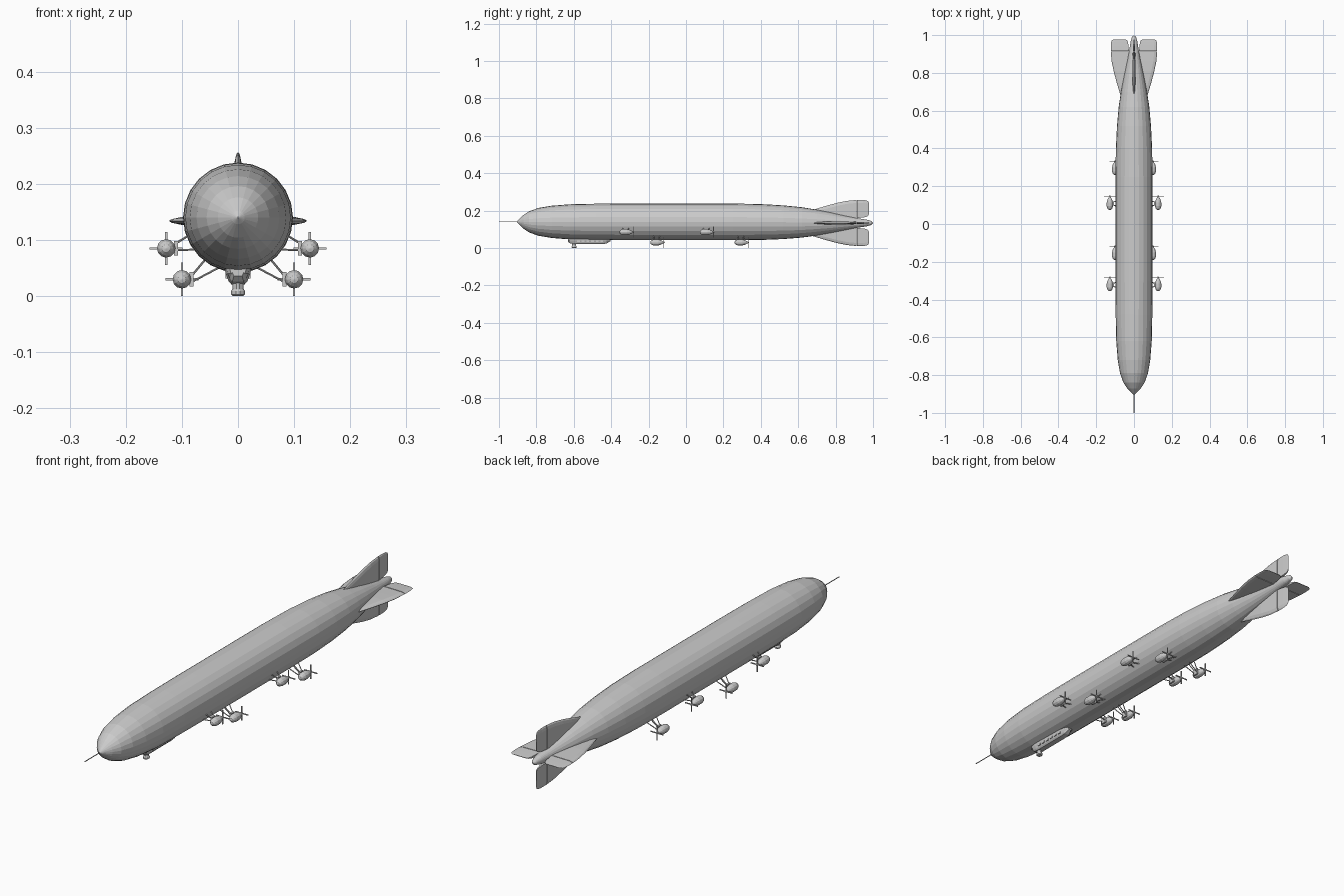
import bpy, math
from mathutils import Vector

if "Cube" in bpy.data.objects:
    bpy.data.objects.remove(bpy.data.objects["Cube"])

AXIS_Z = 0.134  # tail fin axis height


def make(name, verts, faces):
    me = bpy.data.meshes.new(name)
    me.from_pydata([tuple(v) for v in verts], [], faces)
    me.update()
    ob = bpy.data.objects.new(name, me)
    bpy.context.collection.objects.link(ob)
    return ob


def loft(name, rings):
    """Bridge equal-sized closed rings and cap both ends."""
    n = len(rings[0])
    verts = [v for r in rings for v in r]
    faces = [(i * n + j, i * n + (j + 1) % n, (i + 1) * n + (j + 1) % n, (i + 1) * n + j)
             for i in range(len(rings) - 1) for j in range(n)]
    faces += [tuple(range(n))[::-1], tuple(range((len(rings) - 1) * n, len(rings) * n))]
    ob = make(name, verts, faces)
    import bmesh
    bm = bmesh.new()
    bm.from_mesh(ob.data)
    bmesh.ops.remove_doubles(bm, verts=bm.verts, dist=1e-5)
    bmesh.ops.recalc_face_normals(bm, faces=bm.faces)
    bm.to_mesh(ob.data)
    bm.free()
    return ob


def lathe(name, profile, sides, x=0, y=0):
    """Spin (y, radius, centre z) stations around a lengthwise axis."""
    return loft(name, [[(x + r * math.sin(2 * math.pi * k / sides), y + py,
                         z + r * math.cos(2 * math.pi * k / sides)) for k in range(sides)]
                       for py, r, z in profile])


def rod(name, a, b, r, sides=6):
    a, b = Vector(a), Vector(b)
    q = (b - a).to_track_quat('Z', 'Y')
    circle = [q @ Vector((r * math.cos(2 * math.pi * k / sides), r * math.sin(2 * math.pi * k / sides), 0))
              for k in range(sides)]
    return loft(name, [[p + c for c in circle] for p in (a, b)])


def box(name, c, s):
    rings = [[(c[0] + i * s[0] / 2, c[1] + d * s[1] / 2, c[2] + k * s[2] / 2)
              for i, k in ((-1, -1), (1, -1), (1, 1), (-1, 1))] for d in (-1, 1)]
    return loft(name, rings)


# Hull and nose mooring spike
lathe("hull", [(-0.905, 0, .14), (-0.895, .012, .14), (-0.87, .036, .14), (-0.84, .056, .14),
               (-0.79, .074, .14), (-0.72, .086, .14), (-0.62, .094, .14), (-0.48, .097, .14),
               (-0.3, .098, .14), (0, .098, .14), (0.25, .098, .14), (0.4, .096, .139),
               (0.52, .090, .138), (0.62, .081, .137), (0.7, .069, .136), (0.78, .054, .135),
               (0.86, .037, .134), (0.92, .025, .134), (0.965, .018, .134), (0.99, .011, .134),
               (1.0, 0, .134)], 24)
rod("nose_spike", (0, -1, .14), (0, -0.89, .14), .0018)


# Four tail fins, each a fixed fin plus a hinged control surface
def fin_part(name, stations, turn):
    ca, sa = math.cos(turn), math.sin(turn)
    rings = []
    for y, r0, r1, t in stations:
        d = min(.016, (r1 - r0) * .4)
        half = [(r0, t), (r1 - d, t * .85), (r1 - d * .3, t * .5), (r1, 0)]
        sect = half + [(r, -h) for r, h in half[-2::-1]]
        rings.append([(r * ca - h * sa, y, AXIS_Z + r * sa + h * ca) for r, h in sect])
    loft(name, rings)


for i, label in enumerate(("left", "upper", "right", "lower")):
    turn = i * math.pi / 2
    fin_part("tail_fin_" + label, [(.67, .05, .068, .002), (.70, .045, .077, .006),
             (.75, .04, .092, .008), (.81, .032, .108, .009), (.86, .025, .118, .008),
             (.912, .02, .123, .0065)], turn)
    fin_part("rudder_" + label, [(.915, .027, .123, .0065), (.945, .029, .123, .0045),
             (.963, .032, .121, .003), (.973, .037, .117, .002), (.978, .046, .107, .001)], turn)

# Control gondola: stations of (y, bottom z, width scale)
rings = []
for y, zb, w in ((-.632, .036, .6), (-.622, .026, .85), (-.60, .021, 1), (-.45, .021, 1),
                 (-.425, .024, .85), (-.405, .036, .5)):
    half = [(.025 * w, .056), (.022 * w, .04), (.017 * w, zb + .006), (.012 * w, zb)]
    rings.append([(x, y, z) for x, z in half] + [(-x, y, z) for x, z in half[::-1]])
loft("gondola", rings)
for s in (-1, 1):
    for k in range(6):
        box("gondola_window", (s * .0195, -.575 + k * .025, .036), (.005, .015, .010))
# Landing bumper under the gondola
loft("landing_bumper", [[(r * math.cos(k * math.pi / 5), -.598 + r * 1.1 * math.sin(k * math.pi / 5), z)
                         for k in range(10)]
                        for z, r in ((0, .009), (.003, .0125), (.009, .0125), (.013, .010), (.026, .010))])

# Engine pods with propellers and struts, two rows on each side
for s, side in ((1, "left"), (-1, "right")):
    for y, px, pz, upper in ((-.322, .128, .085, True), (-.157, .1, .03, False),
                             (.108, .128, .085, True), (.293, .1, .03, False)):
        x = s * px
        lathe("engine_pod_" + side, [(-.034, 0, pz), (-.032, .007, pz), (-.026, .0125, pz),
              (-.014, .0165, pz), (.006, .0165, pz), (.020, .013, pz), (.030, .008, pz),
              (.034, .005, pz), (.042, .004, pz), (.044, 0, pz)], 12, x, y)
        box("pod_mount_" + side, (x - s * .0175, y, pz), (.007, .022, .026))
        for ang in (0, math.pi / 2):
            dx, dz = .0275 * math.cos(ang), .0275 * math.sin(ang)
            blade = box("propeller_" + side, (x, y + .039, pz),
                        (.004 + 2 * abs(dx), .003, .004 + 2 * abs(dz)))
        ends = (((-.019, -.003), (.074, .083)), ((-.019, .010), (.088, .108))) if upper else \
               (((-.019, .008), (.056, .068)), ((-.019, -.004), (.030, .053)))
        for (ox, oz), (hx, hz) in ends:
            for d in (-1, 1):
                rod("pod_strut_" + side, (x + s * ox, y + d * .008, pz + oz),
                    (s * hx, y + d * .018, hz), .002)
